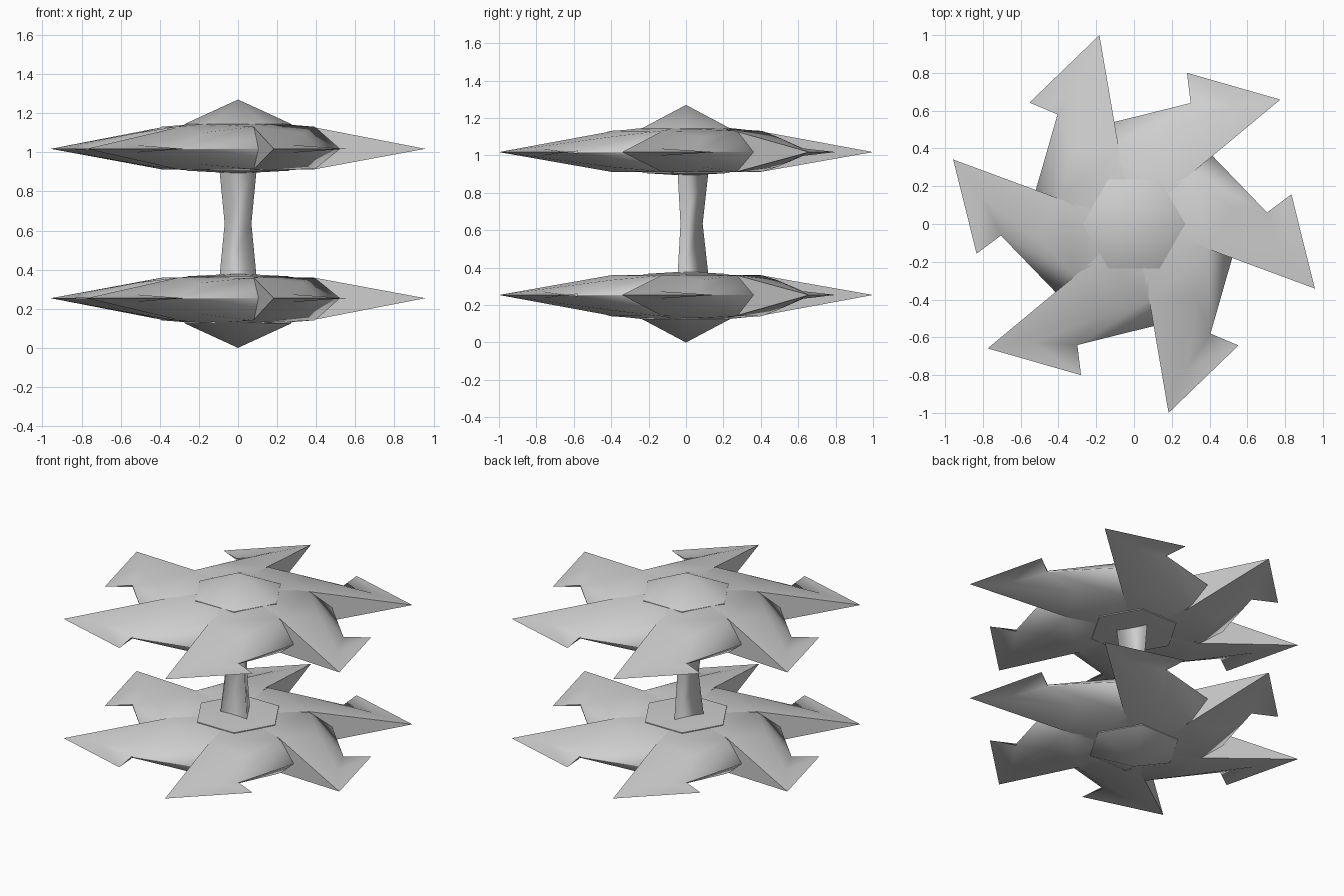
import bpy, bmesh, math
from mathutils import Matrix, Vector

if "Cube" in bpy.data.objects:
    bpy.data.objects.remove(bpy.data.objects["Cube"])

grey = bpy.data.materials.new("plain grey")
grey.diffuse_color = (0.62, 0.62, 0.62, 1)
grey.use_nodes = True
grey.node_tree.nodes["Principled BSDF"].inputs["Base Color"].default_value = grey.diffuse_color


def make(name, verts, faces, loose=(), angle=50):
    """Build a smooth object; loose faces keep their own winding."""
    bm = bmesh.new()
    vs = [bm.verts.new(v) for v in verts]
    for f in faces:
        bm.faces.new([vs[i] for i in f])
    bmesh.ops.recalc_face_normals(bm, faces=bm.faces)
    for f in loose:
        bm.faces.new([bm.verts.new(v) for v in f])
    me = bpy.data.meshes.new(name)
    bm.to_mesh(me)
    bm.free()
    me.materials.append(grey)
    ob = bpy.data.objects.new(name, me)
    bpy.context.collection.objects.link(ob)
    bpy.ops.object.select_all(action='DESELECT')
    ob.select_set(True)
    bpy.context.view_layer.objects.active = ob
    bpy.ops.object.shade_smooth_by_angle(angle=math.radians(angle))
    return ob


def lathe(name, rings, sides, start, bottom=None, top=None, y=0, angle=50):
    """Stack of regular polygons (radius, z), closed by points where given."""
    verts, faces = [], []
    for r, z in rings:
        for i in range(sides):
            a = start + math.tau * i / sides
            verts.append((r * math.cos(a), y + r * math.sin(a), z))
    for k in range(len(rings) - 1):
        for i in range(sides):
            j = (i + 1) % sides
            faces.append((k * sides + i, k * sides + j,
                          (k + 1) * sides + j, (k + 1) * sides + i))
    for base, z in ((0, bottom), ((len(rings) - 1) * sides, top)):
        if z is not None:
            verts.append((0, y, z))
            faces += [(base + i, base + (i + 1) % sides, len(verts) - 1)
                      for i in range(sides)]
    return make(name, verts, faces, angle=angle)


# Blade: tip, hook and trailing root on the middle plane
MID = [(0.183, -1.0, 0), (0.553, -0.643, 0), (0.54, -0.11, 0)]
# Raised points as (x, y, outer height, inner height): notch, body front,
# ridge front, ridge back, inner end, leading root, leading rim
UP = [(0.405, -0.58, 0.005, 0.005), (0.275, -0.776, 0.02, 0.02),
      (0.33, -0.4, 0.082, 0.08), (0.39, -0.14, 0.113, 0.104),
      (0.23, -0.04, 0.126, 0.106), (0.045, -0.22, 0.13, 0.108),
      (0.08, -0.398, 0.111, 0.106)]
TIP, HOOK, ROOT = range(3)


def blade(name, turn, z, out):
    m = Matrix.Translation((0, 0, z)) @ Matrix.Rotation(turn, 4, 'Z')
    pts = (MID + [(x, y, a * out) for x, y, a, b in UP]
           + [(x, y, -b * out) for x, y, a, b in UP])
    verts = [m @ Vector(v) for v in pts]
    faces = []
    for o in (3, 10):
        n, f, q, p, g, e, r = range(o, o + 7)
        faces += [(TIP, HOOK, f), (HOOK, n, f), (TIP, f, q), (f, n, q),
                  (TIP, q, r), (q, p, r), (p, e, r), (p, g, e),
                  (n, ROOT, p, q), (ROOT, g, p)]
    faces.append((ROOT, 3, 10))
    # leading wall
    upper, lower = (9, 16) if out > 0 else (16, 9)
    make(name, verts, faces, [(verts[TIP], verts[upper], verts[lower])], 135)


# Two mirrored six-bladed rotors
for label, z, out in (("lower", 0.254, -1), ("upper", 1.018, 1)):
    for i in range(6):
        blade(f"{label}_blade_{i + 1}", math.tau * i / 6, z, out)

# Hexagonal hubs with pointed outer caps
lathe("upper_hub", [(0.262, 0.906), (0.272, 1.145)], 6, 0, bottom=0.892, top=1.27)
lathe("lower_hub", [(0.272, 0.125), (0.262, 0.366)], 6, 0, bottom=0, top=0.38)

# Waisted three-sided post
lathe("post", [(0.112, 0.34), (0.079, 0.635), (0.112, 0.93)], 3, math.pi / 2,
      y=0.01, angle=150)
